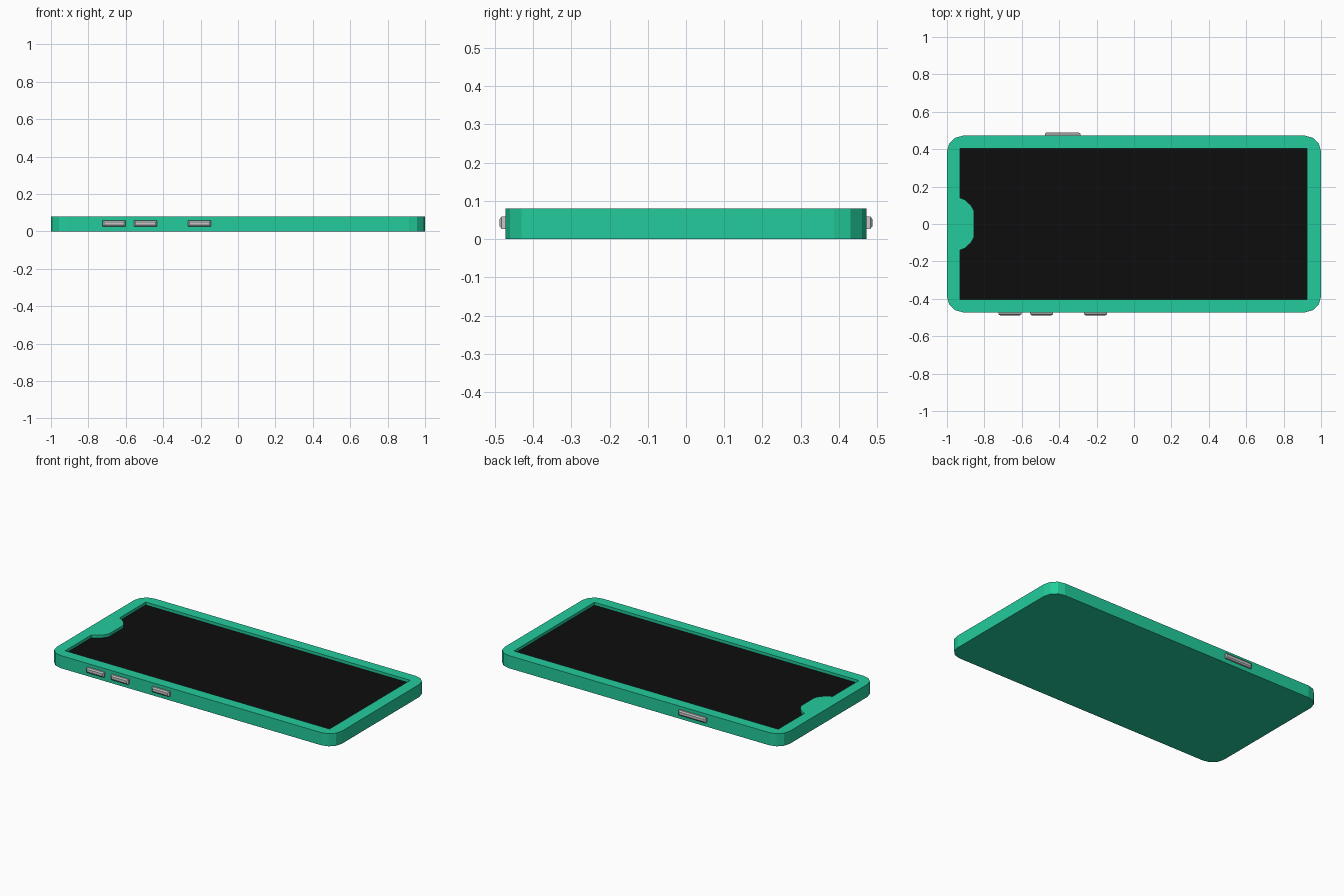
import bpy, bmesh, math

if "Cube" in bpy.data.objects:
    bpy.data.objects.remove(bpy.data.objects["Cube"])


def material(name, color):
    m = bpy.data.materials.new(name)
    m.diffuse_color = (*color, 1)
    m.use_nodes = True
    m.node_tree.nodes["Principled BSDF"].inputs["Base Color"].default_value = m.diffuse_color
    return m


GREEN = material("green_case", (0.016, 0.60, 0.33))
BLACK = material("black_glass", (0.004, 0.004, 0.004))
GREY = material("grey_metal", (0.58, 0.58, 0.58))


def prism(name, outline, z0, z1, mat):
    """Extrude a flat outline between two heights."""
    bm = bmesh.new()
    face = bm.faces.new([bm.verts.new((x, y, z0)) for x, y in outline])
    ext = bmesh.ops.extrude_face_region(bm, geom=[face])
    for v in ext["geom"]:
        if isinstance(v, bmesh.types.BMVert):
            v.co.z = z1
    bmesh.ops.recalc_face_normals(bm, faces=bm.faces)
    mesh = bpy.data.meshes.new(name)
    bm.to_mesh(mesh)
    bm.free()
    mesh.materials.append(mat)
    ob = bpy.data.objects.new(name, mesh)
    bpy.context.collection.objects.link(ob)
    return ob


def rounded_rect(hx, hy, r, segs):
    pts = []
    for k, (sx, sy) in enumerate([(1, 1), (-1, 1), (-1, -1), (1, -1)]):
        for i in range(segs + 1):
            a = math.pi / 2 * (k + i / segs)
            pts.append((sx * (hx - r) + r * math.cos(a),
                        sy * (hy - r) + r * math.sin(a)))
    return pts


def button(name, x0, x1, side):
    """Side button with chamfered outer edges, sunk a little into the case."""
    y_in, y_out, c = 0.465, 0.488, 0.008
    z0, z1 = 0.027, 0.059
    bm = bmesh.new()
    rings = []
    for y, d in ((y_in, 0), (y_out - 0.006, 0), (y_out, c)):
        rings.append([bm.verts.new((x, side * y, z)) for x, z in (
            (x0 + d, z0 + d), (x1 - d, z0 + d), (x1 - d, z1 - d), (x0 + d, z1 - d))])
    for a, b in zip(rings, rings[1:]):
        for i in range(4):
            j = (i + 1) % 4
            bm.faces.new((a[i], a[j], b[j], b[i]))
    bm.faces.new(rings[0])
    bm.faces.new(rings[-1])
    bmesh.ops.recalc_face_normals(bm, faces=bm.faces)
    mesh = bpy.data.meshes.new(name)
    bm.to_mesh(mesh)
    bm.free()
    mesh.materials.append(GREY)
    bpy.context.collection.objects.link(bpy.data.objects.new(name, mesh))


# Screen opening outline, with the notch cut into its left edge
half_notch = [(-0.93, 0.14), (-0.905, 0.13), (-0.872, 0.1), (-0.855, 0.07)]
opening = [(-0.93, -0.404), (0.925, -0.404), (0.925, 0.404), (-0.93, 0.404)]
opening += half_notch + [(x, -y) for x, y in reversed(half_notch)]

# Case: rounded slab with the screen recess cut out of the top
case = prism("case", rounded_rect(1.0, 0.472, 0.085, 3), 0, 0.08, GREEN)
cutter = prism("recess_cutter", opening, 0.06, 0.12, GREEN)
mod = case.modifiers.new("recess", "BOOLEAN")
mod.operation = "DIFFERENCE"
mod.solver = "EXACT"
mod.object = cutter
deps = bpy.context.evaluated_depsgraph_get()
case.data = bpy.data.meshes.new_from_object(case.evaluated_get(deps))
case.modifiers.clear()
bpy.data.objects.remove(cutter)

# Screen glass in the recess
prism("screen", opening, 0.058, 0.062, BLACK)

# Three buttons on the front edge, one longer on the back edge
for i, x in enumerate((-0.725, -0.555, -0.267)):
    button(f"front_button_{i + 1}", x, x + 0.123, -1)
button("back_button", -0.477, -0.285, 1)
